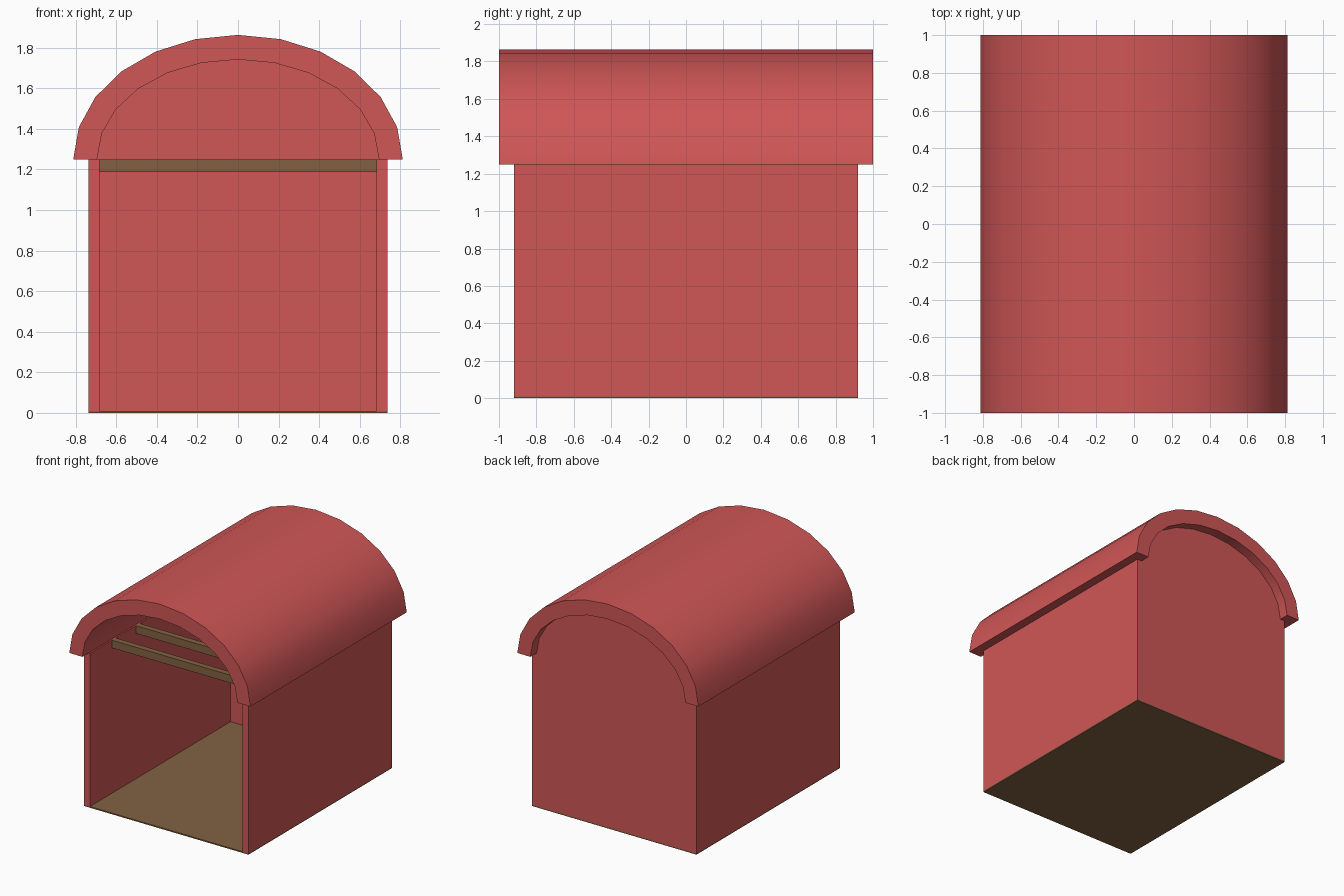
import bpy, bmesh, math

if "Cube" in bpy.data.objects:
    bpy.data.objects.remove(bpy.data.objects["Cube"])


def material(name, rgb):
    m = bpy.data.materials.new(name)
    m.diffuse_color = (*rgb, 1.0)
    m.use_nodes = True
    m.node_tree.nodes["Principled BSDF"].inputs["Base Color"].default_value = m.diffuse_color
    return m


RED = material("red", (0.63, 0.093, 0.093))
BROWN = material("brown", (0.225, 0.12, 0.055))

WALL_X, INNER_X = 0.738, 0.683     # wall outer and inner faces
WALL_Y, BACK_Y = 0.92, 0.88        # wall ends, inner face of back wall
FLOOR_Z, EAVE_Z = 0.01, 1.25


def prism(name, profile, y0, y1, mat):
    """Extrude an x-z profile along y."""
    bm = bmesh.new()
    face = bm.faces.new([bm.verts.new((x, y0, z)) for x, z in profile])
    ext = bmesh.ops.extrude_face_region(bm, geom=[face])["geom"]
    moved = [g for g in ext if isinstance(g, bmesh.types.BMVert)]
    bmesh.ops.translate(bm, verts=moved, vec=(0, y1 - y0, 0))
    bmesh.ops.recalc_face_normals(bm, faces=bm.faces)
    mesh = bpy.data.meshes.new(name)
    bm.to_mesh(mesh)
    bm.free()
    mesh.materials.append(mat)
    ob = bpy.data.objects.new(name, mesh)
    bpy.context.collection.objects.link(ob)
    return ob


def rect(x0, x1, z0, z1):
    return [(x0, z0), (x1, z0), (x1, z1), (x0, z1)]


def arch(rx, rz, n=12):
    """Half ellipse above the eaves, from right to left."""
    return [(rx * math.cos(math.pi * i / n),
             EAVE_Z + rz * math.sin(math.pi * i / n)) for i in range(n + 1)]


# Floor
prism("floor", rect(-WALL_X, WALL_X, 0, FLOOR_Z), -WALL_Y, WALL_Y, BROWN)

# Side walls
for name, s in (("left_wall", -1), ("right_wall", 1)):
    prism(name, rect(s * INNER_X, s * WALL_X, FLOOR_Z, EAVE_Z),
          -WALL_Y, BACK_Y, RED)

# Back wall with arched gable
inner = arch(0.695, 0.492)
prism("back_wall", [(-WALL_X, EAVE_Z), (-WALL_X, FLOOR_Z), (WALL_X, FLOOR_Z),
                    (WALL_X, EAVE_Z)] + inner, BACK_Y, WALL_Y, RED)

# Barrel roof
roof = prism("barrel_roof", arch(0.812, 0.613) + inner[::-1], -1, 1, RED)
bpy.context.view_layer.objects.active = roof
roof.select_set(True)
bpy.ops.object.shade_smooth_by_angle(angle=math.radians(30))

# Tie beams across the eaves
for i in range(5):
    y = (i - 2) * 0.307
    prism(f"tie_beam_{i + 1}", rect(-INNER_X, INNER_X, 1.187, EAVE_Z),
          y - 0.024, y + 0.024, BROWN)
